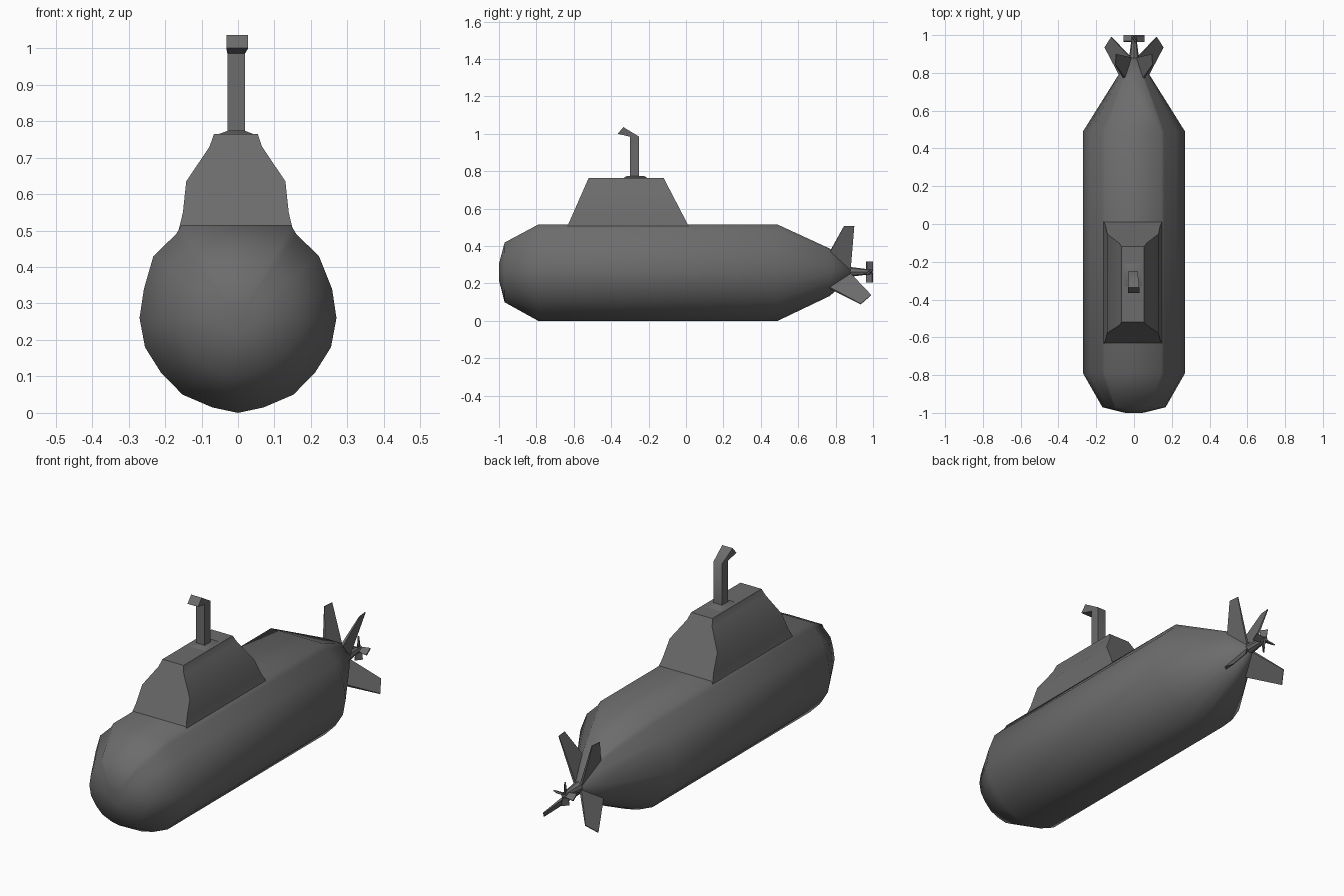
import bpy, math

if "Cube" in bpy.data.objects:
    bpy.data.objects.remove(bpy.data.objects["Cube"])

CZ = 0.262  # height of hull axis

# Dark grey paint for the whole boat
paint = bpy.data.materials.new("dark_grey")
paint.diffuse_color = (0.15, 0.15, 0.15, 1)
paint.use_nodes = True
paint.node_tree.nodes["Principled BSDF"].inputs["Base Color"].default_value = paint.diffuse_color


def make(name, verts, faces, smooth=None):
    mesh = bpy.data.meshes.new(name)
    mesh.from_pydata(verts, [], faces)
    mesh.materials.append(paint)
    ob = bpy.data.objects.new(name, mesh)
    bpy.context.collection.objects.link(ob)
    bpy.ops.object.select_all(action='DESELECT')
    ob.select_set(True)
    bpy.context.view_layer.objects.active = ob
    bpy.ops.object.mode_set(mode='EDIT')
    bpy.ops.mesh.select_all(action='SELECT')
    bpy.ops.mesh.normals_make_consistent(inside=False)
    bpy.ops.object.mode_set(mode='OBJECT')
    if smooth:
        bpy.ops.object.shade_smooth_by_angle(angle=math.radians(smooth))
    return ob


def loft(name, rings, smooth=None):
    """Skin a list of equal-length rings and cap both ends."""
    n = len(rings[0])
    verts = [p for r in rings for p in r]
    faces = [(k * n + i, k * n + (i + 1) % n, (k + 1) * n + (i + 1) % n, (k + 1) * n + i)
             for k in range(len(rings) - 1) for i in range(n)]
    faces += [tuple(range(n)), tuple(range(len(verts) - n, len(verts)))]
    return make(name, verts, faces, smooth)


# Hull: faceted round section with flat deck, scaled along the length
half = [(0.07, 0.015), (0.152, 0.05), (0.211, 0.11), (0.255, 0.18), (0.27, 0.26),
        (0.258, 0.34), (0.222, 0.43), (0.16, 0.49), (0.145, 0.515)]
section = [(0, 0)] + half + [(-x - 0.01 * (z > 0.4), z) for x, z in reversed(half)]
stations = [(-1.0, 0.17, 0.17), (-0.97, 0.62, 0.62), (-0.79, 1, 1), (0.49, 1, 1),
            (0.77, 0.35, 0.49), (0.88, 0.09, 0.09)]
loft("hull", [[(x * sx, y, CZ + (z - CZ) * sz) for x, z in section]
              for y, sx, sz in stations], 65)

# Sail: tapering tower, sloped front and back
levels = [(0.50, 0.157), (0.55, 0.145), (0.635, 0.136), (0.73, 0.072), (0.765, 0.06)]
rings = []
for z, w in levels:
    t = (z - 0.515) / 0.25
    y0, y1 = -0.63 + 0.11 * t, 0.01 - 0.13 * t
    rings.append([(-w - 0.006, y0, z), (w - 0.006, y0, z), (w - 0.006, y1, z), (-w - 0.006, y1, z)])
loft("sail", rings, 35)

# Raised periscope base
loft("periscope_base", [[(sx * w - 0.005, -0.27 + sy * d, z) for sx, sy in
                         ((-1, -1), (1, -1), (1, 1), (-1, 1))]
                        for z, w, d in ((0.76, 0.06, 0.07), (0.775, 0.02, 0.045))], 40)

# Periscope: square tube bent forward at the top
tube = [(-0.30, -0.25, 0.765, 0.765, 0.024), (-0.30, -0.25, 0.985, 0.985, 0.024),
        (-0.365, -0.335, 1.0, 1.036, 0.03)]
loft("periscope", [[(cx - w, a, za), (cx + w, a, za), (cx + w, b, zb), (cx - w, b, zb)]
                   for (a, b, za, zb, w), cx in zip(tube, (-0.005, -0.005, -0.002))], 65)


# Tail fins: plates in an X arrangement, thinning towards tip and trailing edge
def fin(name, pts, off):
    taper = (1, 0.3, 0.3, 1)
    plates = [[(x + k * f * off[0], y, z + k * f * off[1]) for (x, y, z), f in zip(pts, taper)]
              for k in (1, -1)]
    loft(name, plates)


upper = [(0.05, 0.77, 0.37), (0.10, 0.845, 0.507), (0.095, 0.90, 0.507), (0.015, 0.88, 0.27)]
lower = [(0.06, 0.76, 0.18), (0.155, 0.935, 0.09), (0.12, 0.99, 0.138), (0.015, 0.88, 0.25)]
for s, side in ((1, "right"), (-1, "left")):
    fin("upper_fin_" + side, [(s * x, y, z) for x, y, z in upper], (s * 0.006, -0.003))
    fin("lower_fin_" + side, [(s * x, y, z) for x, y, z in lower], (s * 0.005, 0.005))

# Propeller shaft
loft("propeller_shaft", [[(r * math.cos(i * math.pi / 4), y, CZ + r * math.sin(i * math.pi / 4))
                          for i in range(8)] for y, r in ((0.85, 0.03), (0.96, 0.016), (0.995, 0.014))], 40)

# Propeller: four pitched blades
for k in range(4):
    a = k * math.pi / 2
    c, s = math.cos(a), math.sin(a)
    rings = []
    for r, w in ((0.008, 0.008), (0.056, 0.015)):
        quad = ((-w, 0.968), (-w + 0.005, 0.963), (w, 0.995), (w - 0.005, 1.0))
        rings.append([(r * c - t * s, y, CZ + r * s + t * c) for t, y in quad])
    loft("propeller_blade_%d" % (k + 1), rings)
